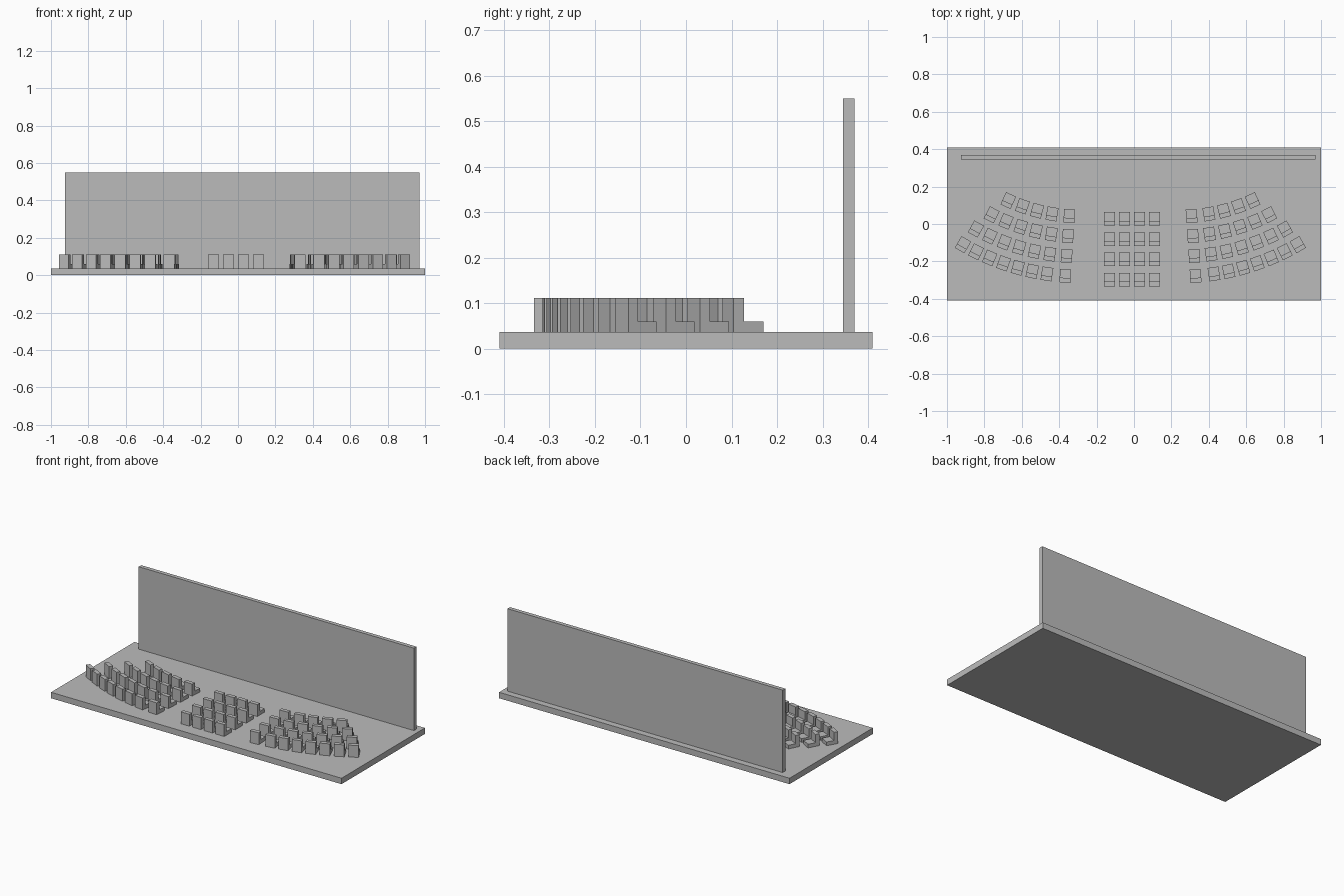
import bpy
import bmesh
from math import radians, sin, cos
from mathutils import Matrix

cube = bpy.data.objects.get("Cube")
if cube:
    bpy.data.objects.remove(cube, do_unlink=True)

grey = bpy.data.materials.new("plain_grey")
grey.use_nodes = True
colour = (0.5, 0.5, 0.5, 1)
grey.diffuse_color = colour
grey.node_tree.nodes["Principled BSDF"].inputs["Base Color"].default_value = colour

FLOOR = 0.037


def add_object(name, mesh):
    obj = bpy.data.objects.new(name, mesh)
    bpy.context.collection.objects.link(obj)
    return obj


def box(name, low, high):
    bm = bmesh.new()
    bmesh.ops.create_cube(bm, size=1)
    for v in bm.verts:
        v.co = [high[i] if v.co[i] > 0 else low[i] for i in range(3)]
    mesh = bpy.data.meshes.new(name)
    bm.to_mesh(mesh)
    bm.free()
    mesh.materials.append(grey)
    return add_object(name, mesh)


def chair_mesh(width=0.059, depth=0.072, back=0.025, seat_z=0.023, top_z=0.074):
    """L-shaped side profile extruded across the chair, facing +y."""
    d, s = depth / 2, -depth / 2 + back
    profile = [(-d, 0), (d, 0), (d, seat_z), (s, seat_z), (s, top_z), (-d, top_z)]
    bm = bmesh.new()
    face = bm.faces.new([bm.verts.new((-width / 2, y, z)) for y, z in profile])
    side = bmesh.ops.extrude_face_region(bm, geom=[face])
    moved = [g for g in side["geom"] if isinstance(g, bmesh.types.BMVert)]
    bmesh.ops.translate(bm, verts=moved, vec=(width, 0, 0))
    bmesh.ops.recalc_face_normals(bm, faces=bm.faces)
    mesh = bpy.data.meshes.new("chair")
    bm.to_mesh(mesh)
    bm.free()
    mesh.materials.append(grey)
    return mesh


# Floor slab and the tall screen wall the chairs face
box("floor_slab", (-1, -0.41, 0), (1, 0.41, FLOOR))
box("screen_wall", (-0.925, 0.345, FLOOR), (0.97, 0.37, 0.55))

chair = chair_mesh()


def place_chair(name, x, y, turn=0):
    obj = add_object(name, chair)
    obj.matrix_world = Matrix.Translation((x, y, FLOOR)) @ Matrix.Rotation(turn, 4, "Z")


# Straight middle block
for row in range(4):
    for col in range(4):
        place_chair("middle_chair", -0.011 + (col - 1.5) * 0.08, 0.028 - row * 0.1085)

# Curved side blocks: an aisle chair, then evenly spread chairs on each arc
AXIS, ARC_X, ARC_Y = -0.019, 0.265, 0.977
arcs = [(9.5, 24.5), (8.7, 27.2), (8.3, 29.2), (8.3, 30.1)]
for row, (first, last) in enumerate(arcs):
    radius = 0.936 + row * 0.107
    count = 4 + row
    angles = [3.8] + [first + (last - first) * i / (count - 1) for i in range(count)]
    for angle in map(radians, angles):
        for side, name in ((-1, "right_chair"), (1, "left_chair")):
            x = AXIS + side * (ARC_X + radius * sin(angle))
            place_chair(name, x, ARC_Y - radius * cos(angle), side * angle)
